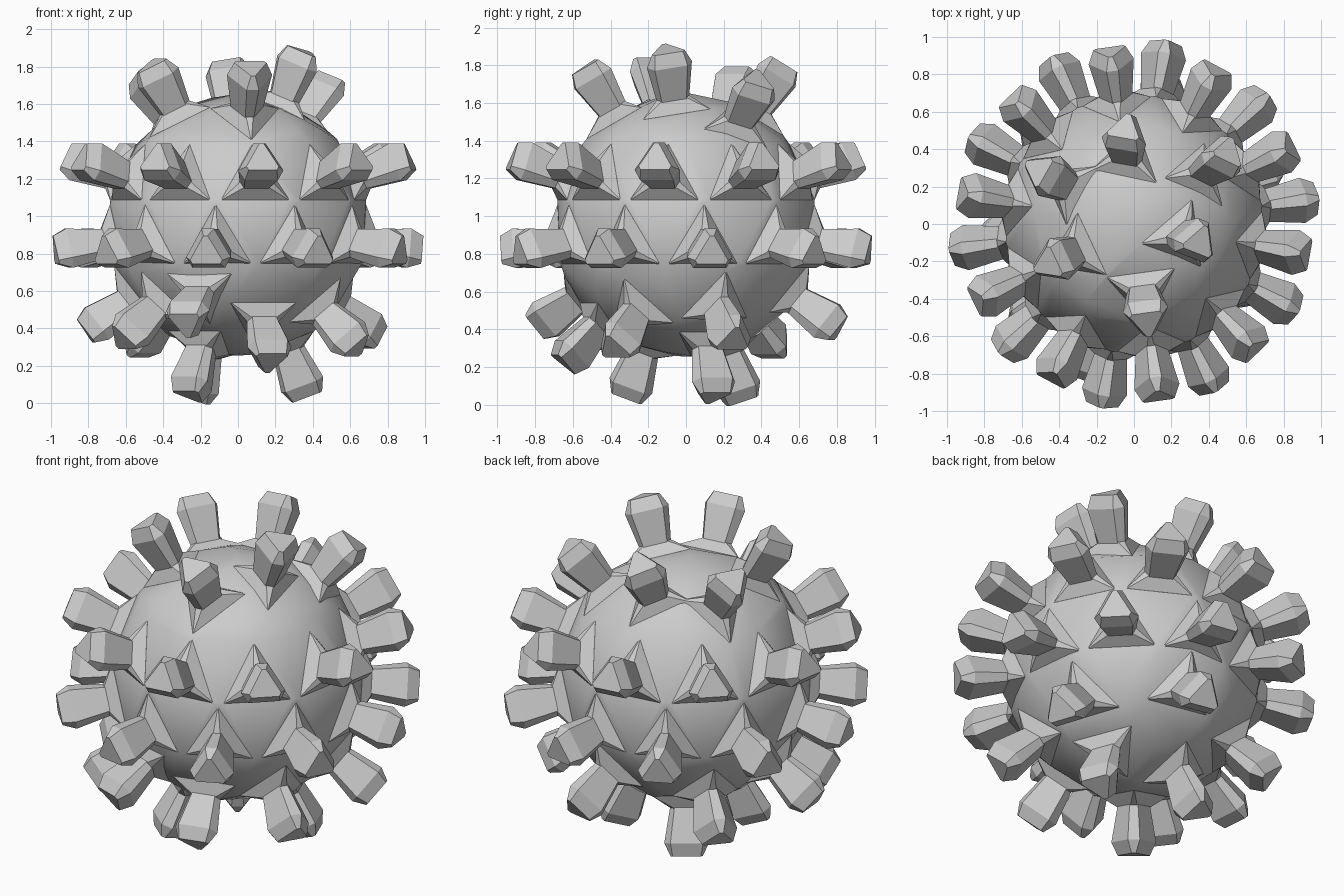
import bpy, bmesh, math
from mathutils import Matrix, Vector

if "Cube" in bpy.data.objects:
    bpy.data.objects.remove(bpy.data.objects["Cube"], do_unlink=True)

CENTRE = Vector((0, 0, 0.955))
BODY_R = 0.70
FOOT_R = 0.21
FOOT_H = math.sqrt(BODY_R ** 2 - FOOT_R ** 2)

grey = bpy.data.materials.new("plain grey")
grey.use_nodes = True
grey.diffuse_color = (0.6, 0.6, 0.6, 1)
grey.node_tree.nodes["Principled BSDF"].inputs["Base Color"].default_value = (0.6, 0.6, 0.6, 1)


def add_object(name, bm):
    bmesh.ops.recalc_face_normals(bm, faces=bm.faces)
    mesh = bpy.data.meshes.new(name)
    bm.to_mesh(mesh)
    bm.free()
    mesh.materials.append(grey)
    obj = bpy.data.objects.new(name, mesh)
    obj.location = CENTRE
    bpy.context.collection.objects.link(obj)


def loft(bm, rings):
    """Skin a stack of equal-sized vertex rings and cap both ends."""
    rings = [[bm.verts.new(p) for p in ring] for ring in rings]
    n = len(rings[0])
    for low, high in zip(rings, rings[1:]):
        for i in range(n):
            j = (i + 1) % n
            bm.faces.new((low[i], low[j], high[j], high[i]))
    bm.faces.new(rings[0])
    bm.faces.new(rings[-1])


def ring(direction, twist, dist, radius, spread):
    """Triangle across a direction, each corner cut into two points."""
    out = Vector(direction).normalized()
    side = Vector((0, 0, 1)).cross(out).normalized()
    up = out.cross(side)
    turn = Matrix.Rotation(math.radians(twist), 3, out)
    pts = []
    for k in range(3):
        for s in (-spread, spread):
            a = math.radians(90 + 120 * k + s)
            pts.append(out * dist + turn @ (side * math.cos(a) + up * math.sin(a)) * radius)
    return pts


def add_spike(name, direction, twist):
    def at(dist, radius, spread):
        return ring(direction, twist, dist, radius, spread)

    bm = bmesh.new()
    # Wide foot on the body, narrow neck
    loft(bm, [at(0.60, 0.17, 1), at(FOOT_H, FOOT_R, 0.5), at(0.74, 0.083, 14)])
    # Flared stalk with a chamfered cap
    loft(bm, [at(0.66, 0.08, 14), at(0.925, 0.126, 15), at(0.997, 0.095, 7)])
    add_object(name, bm)


# Spike directions and twists: two even rings, then scattered groups
spikes = []
for k in range(10):
    for name, start, rise in (("middle_spike", 8, -0.155), ("upper_spike", 26, 0.37)):
        a = math.radians(start + 36 * k)
        spikes.append((f"{name}_{k + 1}", (math.cos(a), math.sin(a), rise), 0))

crown = [(-0.05, 0.5, 0.84, 162), (0.50, 0.38, 0.76, 213), (0.35, -0.1, 0.92, 145),
         (0.07, -0.52, 0.84, 180), (-0.45, -0.21, 0.84, 180), (-0.51, 0.29, 0.80, 180)]
lower = [(0.73, 0.25, -0.61, 0), (0.17, 0.81, -0.57, 0), (-0.55, 0.48, -0.66, 0),
         (-0.80, -0.07, -0.58, 0), (-0.61, -0.47, -0.61, 0), (0.60, -0.36, -0.62, 0),
         (-0.28, -0.79, -0.52, 180), (0.17, -0.64, -0.71, 180)]
under = [(0.36, 0.14, -0.88, 180), (-0.25, -0.30, -0.89, 180), (-0.20, 0.28, -0.88, 180)]
for name, group in (("crown_spike", crown), ("lower_spike", lower), ("under_spike", under)):
    for i, (x, y, z, twist) in enumerate(group):
        spikes.append((f"{name}_{i + 1}", (x, y, z), twist))

for name, direction, twist in spikes:
    add_spike(name, direction, twist)

# Round body, flattened under each foot: a hull of the foot corners and sphere points
bm = bmesh.new()
bmesh.ops.create_icosphere(bm, subdivisions=3, radius=BODY_R)
axes = [Vector(d).normalized() for _, d, _ in spikes]
covered = [v for v in bm.verts
           if any(v.co.angle(a) < math.asin(FOOT_R / BODY_R) * 1.1 for a in axes)]
bmesh.ops.delete(bm, geom=covered, context='VERTS')
bmesh.ops.delete(bm, geom=bm.edges[:], context='EDGES_FACES')
shell = [v.co.copy() for v in bm.verts]
bm.free()
bm = bmesh.new()
for p in shell:
    bm.verts.new(p)
for _, direction, twist in spikes:
    for p in ring(direction, twist, FOOT_H, FOOT_R, 0)[::2]:
        bm.verts.new(p)
bmesh.ops.convex_hull(bm, input=bm.verts[:])
for f in bm.faces:
    f.smooth = True
add_object("body", bm)
